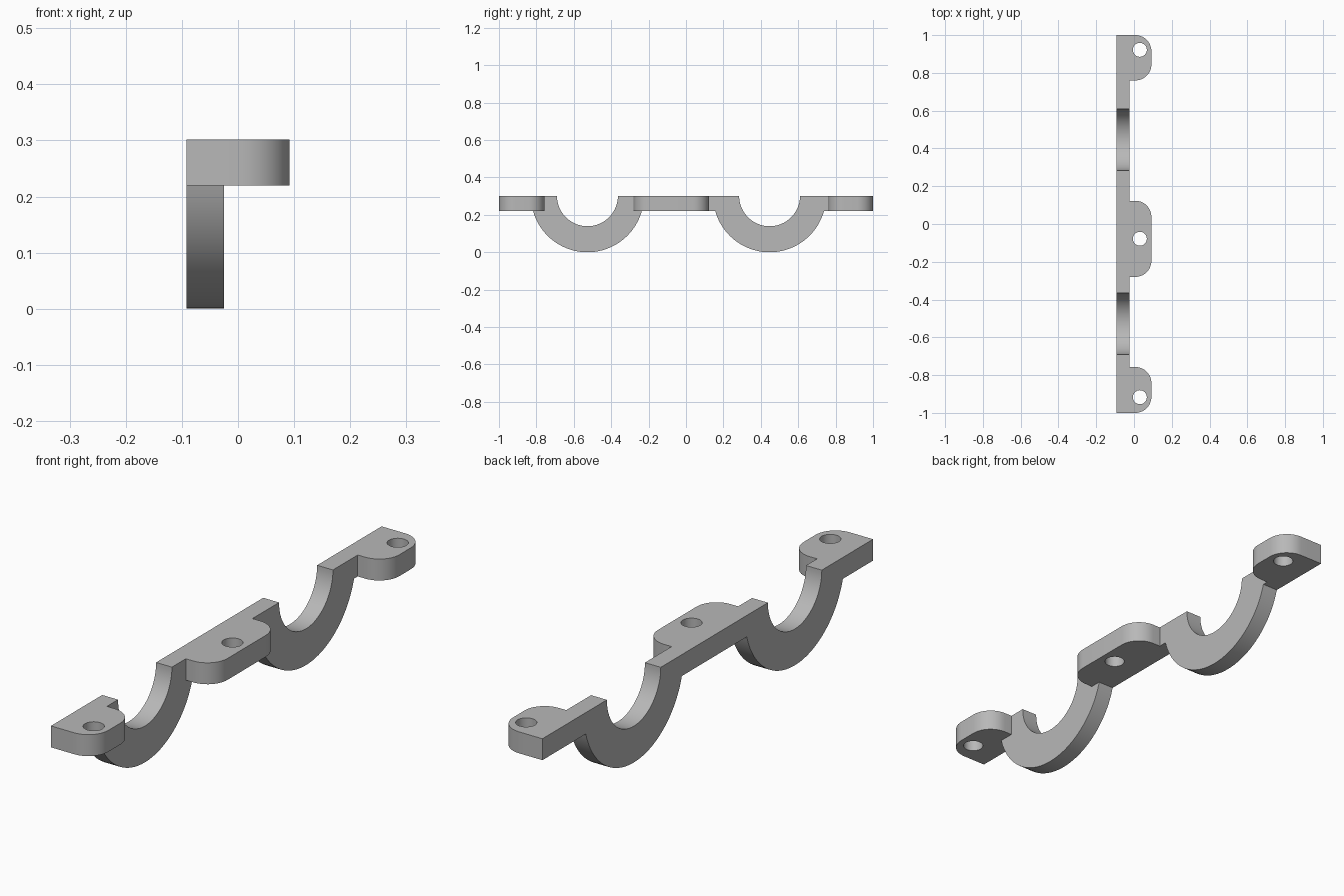
import bpy, bmesh, math
from mathutils import Vector

if "Cube" in bpy.data.objects:
    bpy.data.objects.remove(bpy.data.objects["Cube"], do_unlink=True)

TOP, UNDER = 0.302, 0.22           # plate faces
BACK, WEB, FRONT = -0.092, -0.025, 0.092
RINGS = (-0.527, 0.447)            # saddle centres along y
R_IN, R_OUT = 0.163, 0.302

grey = bpy.data.materials.new("plain_grey")
grey.use_nodes = True
colour = (0.48, 0.48, 0.48, 1)
grey.diffuse_color = colour
grey.node_tree.nodes["Principled BSDF"].inputs["Base Color"].default_value = colour


def arc(cx, cy, r, start, end, n):
    return [(cx + r * math.cos(math.radians(start + (end - start) * i / n)),
             cy + r * math.sin(math.radians(start + (end - start) * i / n)))
            for i in range(n + 1)]


def prism(name, points, sweep):
    """Extrude a closed outline of 3D points along a vector."""
    bm = bmesh.new()
    face = bm.faces.new([bm.verts.new(p) for p in points])
    new = bmesh.ops.extrude_face_region(bm, geom=[face])["geom"]
    bmesh.ops.translate(bm, vec=Vector(sweep),
                        verts=[v for v in new if isinstance(v, bmesh.types.BMVert)])
    bmesh.ops.recalc_face_normals(bm, faces=bm.faces)
    mesh = bpy.data.meshes.new(name)
    bm.to_mesh(mesh)
    bm.free()
    mesh.materials.append(grey)
    obj = bpy.data.objects.new(name, mesh)
    bpy.context.collection.objects.link(obj)
    return obj


def combine(target, other, operation):
    mod = target.modifiers.new("combine", 'BOOLEAN')
    mod.operation, mod.solver, mod.object = operation, 'EXACT', other
    bpy.context.view_layer.objects.active = target
    bpy.ops.object.modifier_apply(modifier=mod.name)
    bpy.data.objects.remove(other, do_unlink=True)


# Long web: flat bars joined by two half-ring saddles
drop = math.degrees(math.asin((TOP - UNDER) / R_OUT))
side = [(-1, TOP), (-1, UNDER)]
for c in RINGS:
    side += arc(c, TOP, R_OUT, 180 + drop, 360 - drop, 40)
side += [(1, UNDER), (1, TOP)]
for c in reversed(RINGS):
    side += arc(c, TOP, R_IN, 360, 180, 40)
bracket = prism("saddle_bracket", [(BACK, y, z) for y, z in side], (WEB - BACK, 0, 0))

# Mounting tabs with rounded outer corners and a screw hole each
corner = 0.085
for low, high, hole in ((-1, -0.757, -0.917), (-0.28, 0.123, -0.078), (0.76, 1, 0.922)):
    plan = [(BACK, high), (BACK, low)]
    plan += arc(FRONT - corner, low + corner, corner, -90, 0, 12)
    plan += arc(FRONT - corner, high - corner, corner, 0, 90, 12)
    tab = prism("mounting_tab", [(x, y, UNDER) for x, y in plan], (0, 0, TOP - UNDER))
    combine(bracket, tab, 'UNION')
    circle = arc(0.031, hole, 0.037, 0, 360, 32)[:-1]
    drill = prism("hole_cutter", [(x, y, UNDER - 0.1) for x, y in circle], (0, 0, 0.3))
    drill.hide_render = True
    combine(bracket, drill, 'DIFFERENCE')

# Smooth curved walls, crisp edges
bpy.ops.object.select_all(action='DESELECT')
bracket.select_set(True)
bpy.context.view_layer.objects.active = bracket
bpy.ops.object.shade_smooth_by_angle(angle=math.radians(30))
